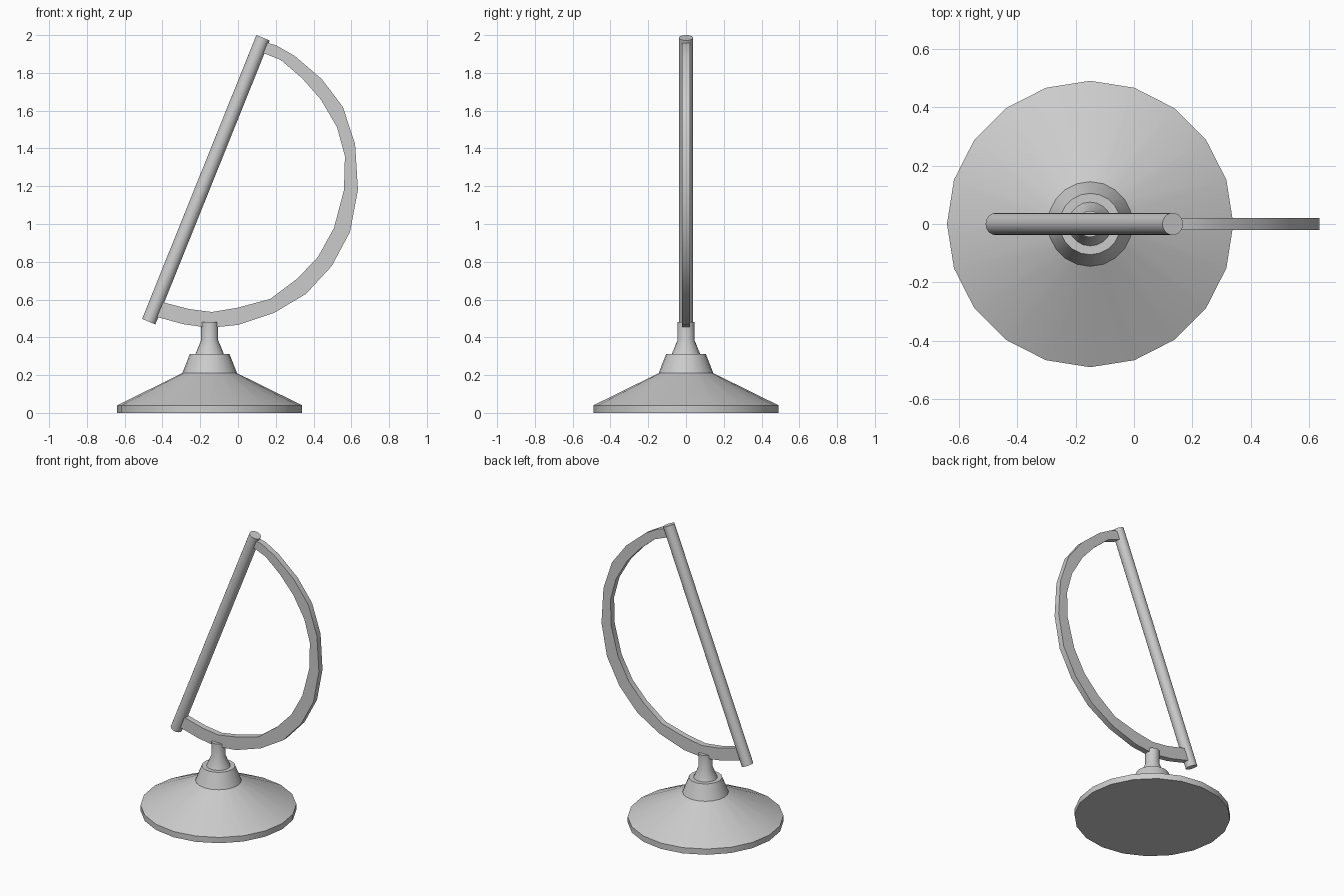
import bpy, bmesh, math
from mathutils import Vector

if "Cube" in bpy.data.objects:
    bpy.data.objects.remove(bpy.data.objects["Cube"])


def finish(name, bm):
    bmesh.ops.recalc_face_normals(bm, faces=bm.faces)
    mesh = bpy.data.meshes.new(name)
    bm.to_mesh(mesh)
    bm.free()
    ob = bpy.data.objects.new(name, mesh)
    bpy.context.collection.objects.link(ob)
    bpy.ops.object.select_all(action='DESELECT')
    ob.select_set(True)
    bpy.context.view_layer.objects.active = ob
    bpy.ops.object.shade_smooth_by_angle(angle=math.radians(28))
    return ob


def bridge(bm, rings):
    # Closed tube through equal-length vertex rings, with end caps
    n = len(rings[0])
    for a, b in zip(rings, rings[1:]):
        for i in range(n):
            j = (i + 1) % n
            bm.faces.new((a[i], a[j], b[j], b[i]))
    bm.faces.new(rings[0])
    bm.faces.new(rings[-1])


def lathe(name, profile, x, sides=20):
    bm = bmesh.new()
    rings = [[bm.verts.new((x + r * math.cos(math.tau * i / sides),
                            r * math.sin(math.tau * i / sides), z))
              for i in range(sides)] for r, z in profile]
    bridge(bm, rings)
    return finish(name, bm)


# Stepped conical foot and neck
lathe("base", [(0.49, 0), (0.49, 0.04), (0.145, 0.21), (0.105, 0.312),
               (0.075, 0.312), (0.045, 0.385), (0.045, 0.48)], -0.15)

# Tilted axis rod
low, high = Vector((-0.4725, 0, 0.483)), Vector((0.1325, 0, 1.986))
axis = high - low
bm = bmesh.new()
bmesh.ops.create_cone(bm, cap_ends=True, segments=20, radius1=0.038,
                      radius2=0.038, depth=axis.length)
rod = finish("axis_rod", bm)
rod.location = (low + high) / 2
rod.rotation_euler = (0, math.atan2(axis.x, axis.z), 0)

# Curved bracket: outer and inner edge in the xz plane
outer = [(0.13, 1.965), (0.20, 1.947), (0.30, 1.89), (0.444, 1.767), (0.555, 1.62),
         (0.62, 1.423), (0.635, 1.18), (0.593, 0.958), (0.497, 0.778), (0.36, 0.63),
         (0.19, 0.529), (0.0, 0.466), (-0.153, 0.45), (-0.29, 0.47), (-0.46, 0.516)]
inner = [(0.11, 1.915), (0.227, 1.868), (0.339, 1.772), (0.438, 1.66), (0.524, 1.513),
         (0.566, 1.36), (0.561, 1.18), (0.508, 0.979), (0.423, 0.825), (0.312, 0.709),
         (0.17, 0.603), (-0.005, 0.556), (-0.138, 0.534), (-0.26, 0.55), (-0.43, 0.594)]
bm = bmesh.new()
bridge(bm, [[bm.verts.new(p) for p in ((o[0], -0.02, o[1]), (o[0], 0.02, o[1]),
                                       (i[0], 0.02, i[1]), (i[0], -0.02, i[1]))]
            for o, i in zip(outer, inner)])
finish("arc_bracket", bm)
